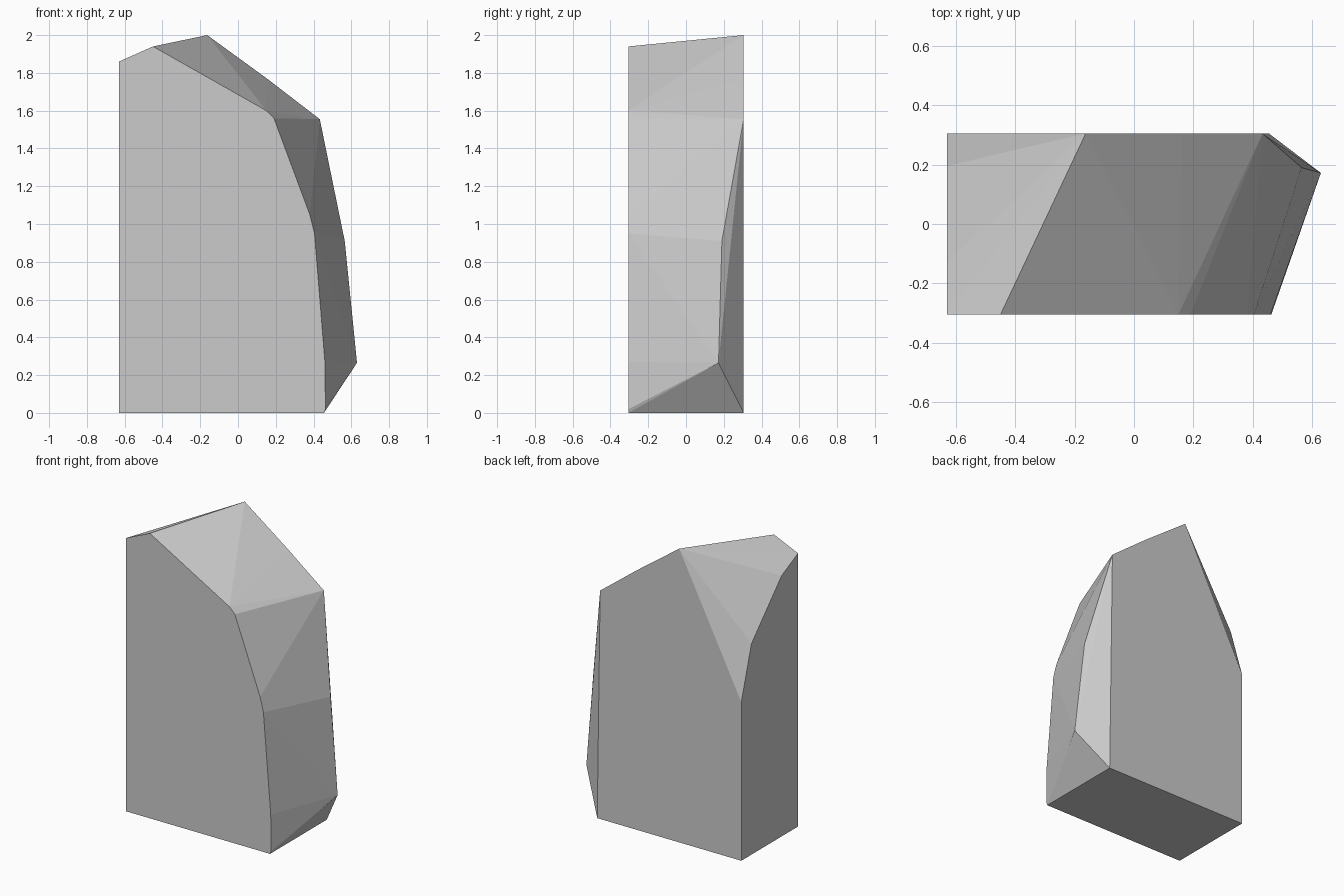
import bpy, bmesh

if "Cube" in bpy.data.objects:
    bpy.data.objects.remove(bpy.data.objects["Cube"])

D = 0.305  # half depth of the slab

# front face outline (x, z)
front = [(-0.63, 0), (-0.63, 1.86), (-0.45, 1.94), (0.15, 1.60), (0.19, 1.56),
         (0.38, 1.05), (0.405, 0.95), (0.46, 0.27), (0.463, 0.02), (0.455, 0)]
# back face outline (x, z)
back = [(-0.63, 0), (-0.63, 1.08), (-0.163, 2.0), (0.16, 1.765), (0.433, 1.555), (0.455, 0)]
# chipped points on the left and right sides
sides = [(-0.63, 0.196, 1.436), (-0.63, -0.13, 1.776),
         (0.63, 0.172, 0.265), (0.565, 0.19, 0.91)]

# stone slab: convex chunk spanned by the two outlines and the chips
bm = bmesh.new()
points = [(x, -D, z) for x, z in front] + [(x, D, z) for x, z in back] + sides
for p in points:
    bm.verts.new(p)
hull = bmesh.ops.convex_hull(bm, input=bm.verts[:])
loose = [v for v in bm.verts if not v.link_faces]
bmesh.ops.delete(bm, geom=loose, context='VERTS')
bmesh.ops.dissolve_limit(bm, angle_limit=0.01, verts=bm.verts[:], edges=bm.edges[:])
bmesh.ops.recalc_face_normals(bm, faces=bm.faces[:])

mesh = bpy.data.meshes.new("stone_slab")
bm.to_mesh(mesh)
bm.free()
bpy.context.collection.objects.link(bpy.data.objects.new("stone_slab", mesh))
